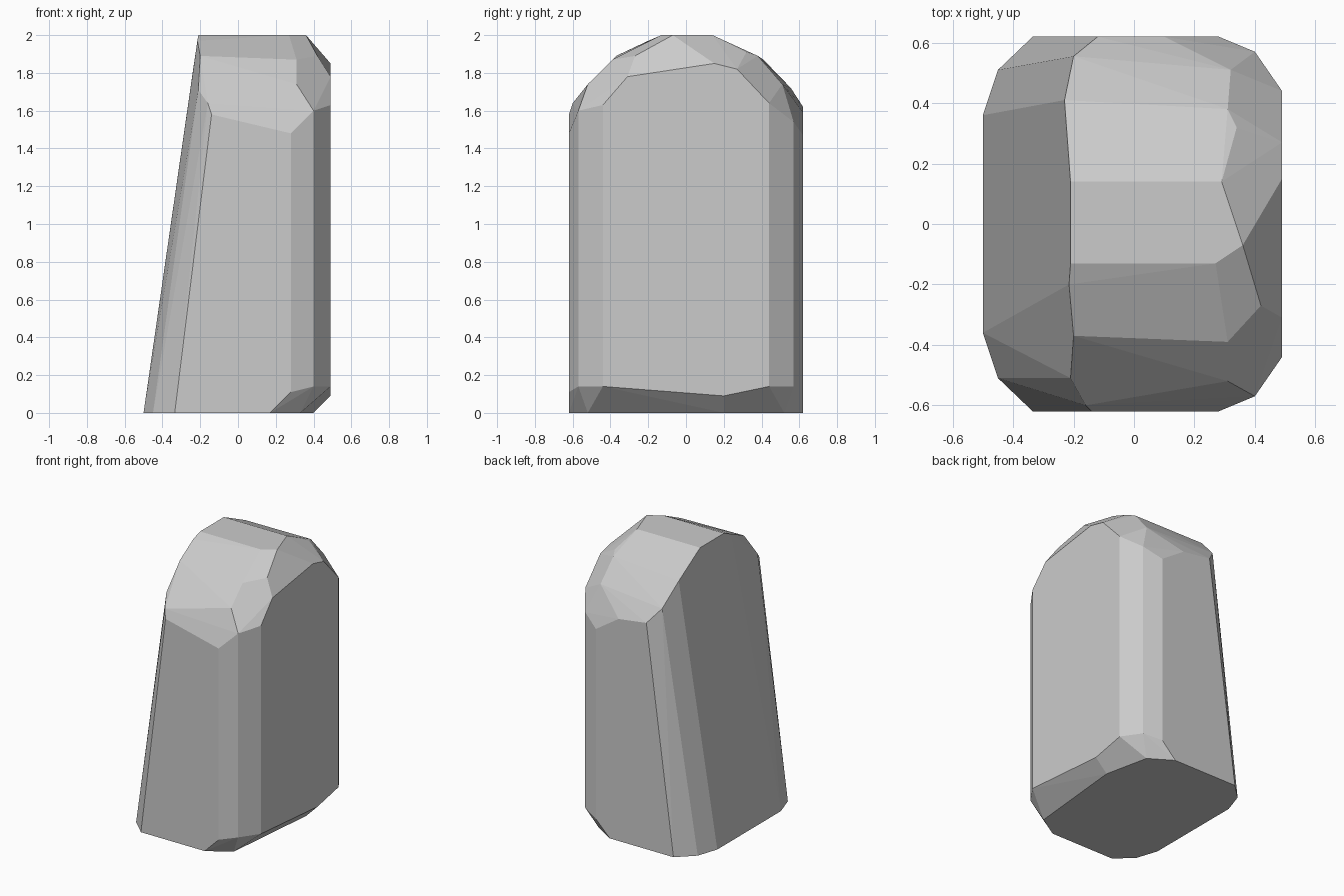
import bpy
import bmesh
from math import radians

default_cube = bpy.data.objects.get("Cube")
if default_cube:
    bpy.data.objects.remove(default_cube, do_unlink=True)


def make_material(name, value):
    material = bpy.data.materials.new(name)
    material.use_nodes = True
    colour = (value, value, value, 1)
    material.diffuse_color = colour
    shader = next(n for n in material.node_tree.nodes if n.type == "BSDF_PRINCIPLED")
    shader.inputs["Base Color"].default_value = colour
    return material


def both_ends(corners):
    """Repeat each corner on the front and back."""
    return [(x, side * y, z) for x, y, z in corners for side in (-1, 1)]


def chiselled_solid(name, corners, material):
    """Wrap flat facets tightly around the chiselled corners."""
    bm = bmesh.new()
    for corner in corners:
        bm.verts.new(corner)
    hull = bmesh.ops.convex_hull(bm, input=list(bm.verts))
    spare = {v for v in hull["geom_interior"] + hull["geom_unused"]
             if isinstance(v, bmesh.types.BMVert)}
    bmesh.ops.delete(bm, geom=list(spare), context="VERTS")
    # Merge nearly coplanar triangles into broad facets
    bmesh.ops.dissolve_limit(bm, angle_limit=radians(2),
                             verts=list(bm.verts), edges=list(bm.edges))
    bmesh.ops.recalc_face_normals(bm, faces=list(bm.faces))
    mesh = bpy.data.meshes.new(name)
    bm.to_mesh(mesh)
    bm.free()
    mesh.materials.append(material)
    block = bpy.data.objects.new(name, mesh)
    bpy.context.collection.objects.link(block)
    return block


# Footprint on the ground, with the chipped edge pulled in
foot = both_ends([(-.5, .36, 0), (-.45, .51, 0), (-.335, .62, 0),
                  (.17, .62, 0), (.33, .52, 0)])
foot += [(.4, .2, 0)]

# Lower ends of the upright corner bevels
lower_bevel = both_ends([(.28, .62, .11), (.4, .57, .14), (.49, .44, .14)])
lower_bevel += [(.49, .2, .09)]

# Shoulder facets at the front
front_shoulder = [(-.14, -.62, 1.58), (-.16, -.6, 1.64), (-.21, -.51, 1.71),
                  (.28, -.62, 1.48), (.4, -.57, 1.6), (.31, -.52, 1.74),
                  (.49, -.44, 1.63), (.49, -.31, 1.78),
                  (-.2, -.37, 1.89), (.31, -.39, 1.87), (.42, -.27, 1.89)]

# Shoulder facets at the back
back_shoulder = [(-.12, .62, 1.62), (-.2, .555, 1.72), (-.23, .41, 1.87),
                 (.1, .62, 1.59), (.28, .62, 1.47), (.4, .57, 1.54),
                 (.32, .51, 1.74), (.49, .44, 1.64), (.49, .27, 1.82),
                 (.31, .38, 1.89), (.34, .32, 1.91)]

# Flat crown and the ridge beside it
crown = [(-.215, -.2, 1.97), (-.21, -.13, 2), (.27, -.13, 2), (.36, -.07, 2),
         (.29, .14, 2), (-.21, .14, 2), (.49, .15, 1.85)]

stone = make_material("pale grey stone", .6)
chiselled_solid("standing_stone", foot + lower_bevel + front_shoulder
                + back_shoulder + crown, stone)
